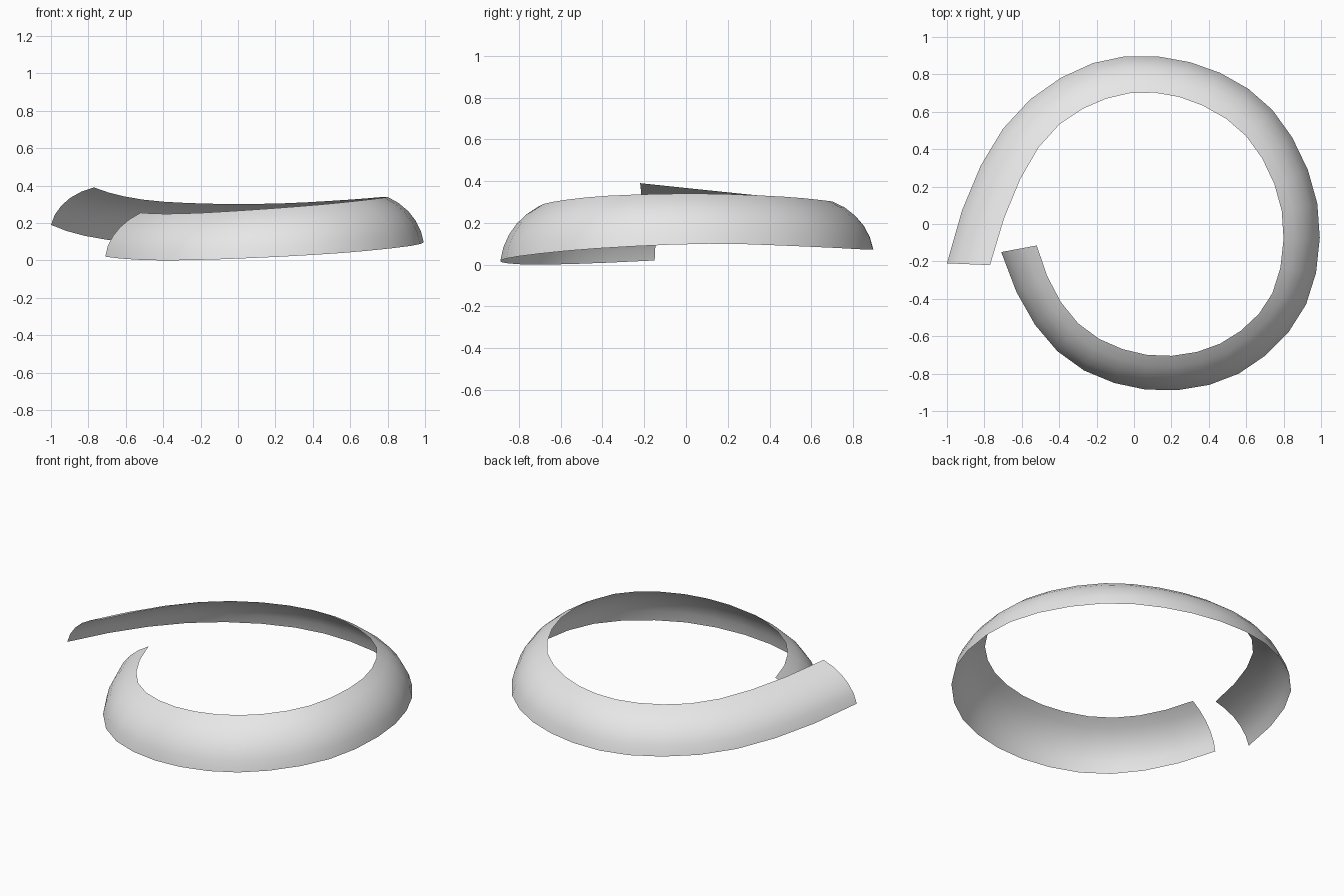
import bpy
import bmesh
import math
from mathutils import Vector

cube = bpy.data.objects.get("Cube")
if cube:
    bpy.data.objects.remove(cube, do_unlink=True)

STEPS_PER_SPAN = 3
PROFILE_SEGMENTS = 5

# Lower outer rail and upper inner rail of the open spiral band
outer_rail = [
    (-.71, -.15, .02), (-.41, -.68, 0), (.06, -.885, .012), (.56, -.8, .04),
    (.92, -.43, .077), (.98, .11, .1), (.74, .61, .085), (.3, .865, .072),
    (-.22, .86, .077), (-.7, .51, .11), (-1, -.21, .19)]
inner_rail = [
    (-.52, -.115, .255), (-.3, -.53, .25), (.07, -.7, .27), (.46, -.64, .3),
    (.74, -.37, .33), (.79, .07, .34), (.6, .47, .325), (.24, .68, .305),
    (-.15, .67, .303), (-.51, .41, .325), (-.77, -.22, .39)]


def smooth_rail(points):
    """Pass a smooth curve through the points and sample it evenly."""
    p = [Vector(c) for c in points]
    before = 3 * p[0] - 3 * p[1] + p[2]
    after = 3 * p[-1] - 3 * p[-2] + p[-3]
    p = [before] + p + [after]
    samples = []
    for a, b, c, d in zip(p, p[1:], p[2:], p[3:]):
        for step in range(STEPS_PER_SPAN):
            t = step / STEPS_PER_SPAN
            samples.append(b + (c - a) * t / 2
                           + (2 * a - 5 * b + 4 * c - d) * t * t / 2
                           + (3 * b - a - 3 * c + d) * t ** 3 / 2)
    samples.append(p[-2])
    return samples


def arc_section(outer, inner, low, high):
    """Bend a circular arc between the two rails."""
    row = []
    for k in range(PROFILE_SEGMENTS + 1):
        angle = low + (high - low) * k / PROFILE_SEGMENTS
        inward = (math.cos(low) - math.cos(angle)) / (math.cos(low) - math.cos(high))
        upward = (math.sin(angle) - math.sin(low)) / (math.sin(high) - math.sin(low))
        span = inner - outer
        row.append(outer + Vector((span.x * inward, span.y * inward, span.z * upward)))
    return row


# Sweep the arc along the rails, rolling it inwards towards the far end
bm = bmesh.new()
rows = []
outer_points = smooth_rail(outer_rail)
inner_points = smooth_rail(inner_rail)
last = len(outer_points) - 1
for i, (outer, inner) in enumerate(zip(outer_points, inner_points)):
    roll = i / last
    low = math.radians(5 + 5 * roll)
    high = math.radians(57 + 16 * roll)
    rows.append([bm.verts.new(v) for v in arc_section(outer, inner, low, high)])
for row, following in zip(rows, rows[1:]):
    for k in range(PROFILE_SEGMENTS):
        face = bm.faces.new((row[k], following[k], following[k + 1], row[k + 1]))
        face.smooth = True

mesh = bpy.data.meshes.new("spiral_band")
bm.to_mesh(mesh)
bm.free()
band = bpy.data.objects.new("spiral_band", mesh)
bpy.context.collection.objects.link(band)

# Plain light grey finish
grey = bpy.data.materials.new("light_grey")
grey.use_nodes = True
grey.diffuse_color = (.8, .8, .8, 1)
for node in grey.node_tree.nodes:
    if node.type == "BSDF_PRINCIPLED":
        node.inputs["Base Color"].default_value = grey.diffuse_color
mesh.materials.append(grey)
